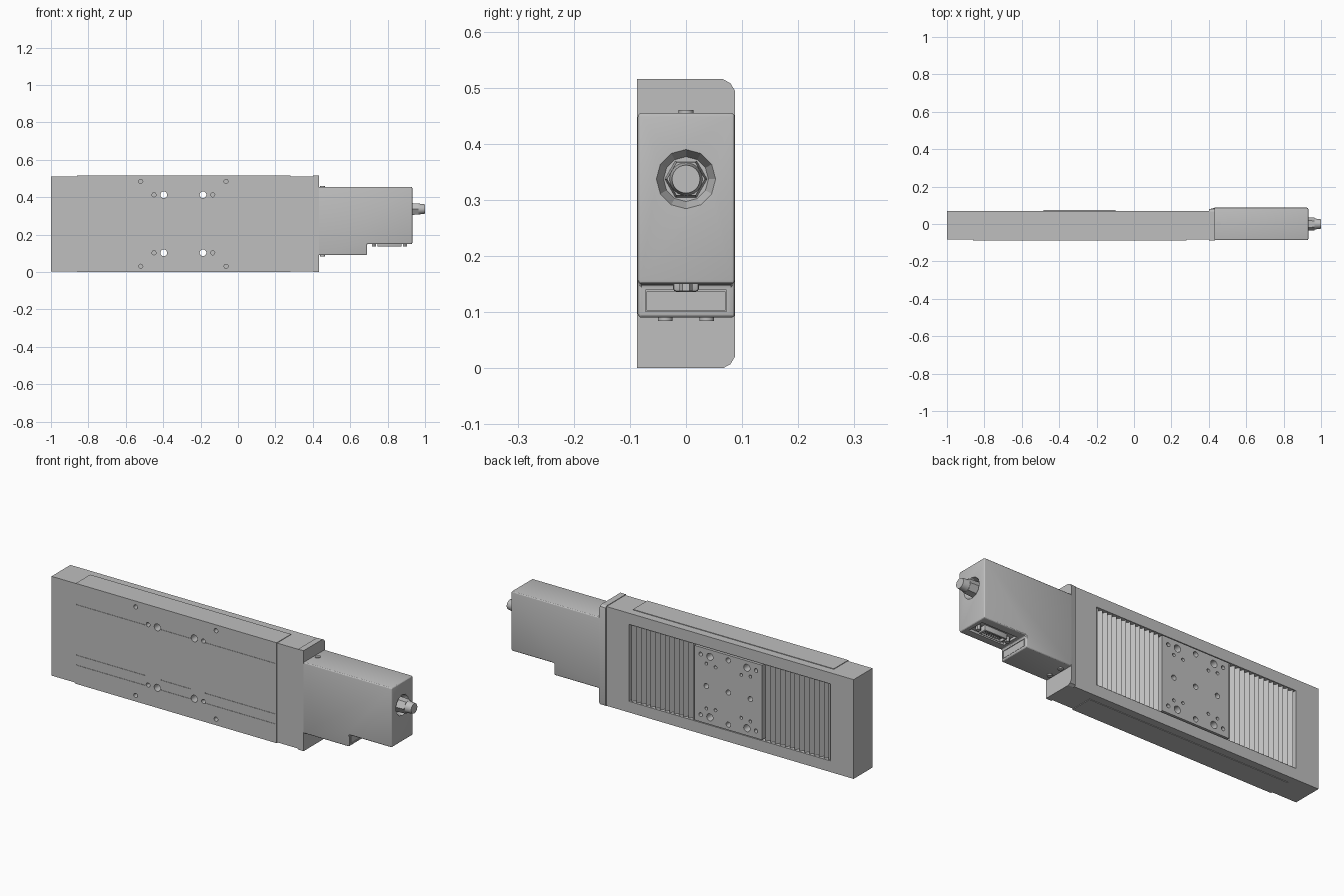
import bpy, bmesh, math
from mathutils import Matrix, Vector

cube = bpy.data.objects.get("Cube")
if cube:
    bpy.data.objects.remove(cube, do_unlink=True)

grey = bpy.data.materials.new("machined_grey")
grey.use_nodes = True
grey.diffuse_color = (0.52, 0.52, 0.52, 1)
for node in grey.node_tree.nodes:
    if node.type == 'BSDF_PRINCIPLED':
        node.inputs["Base Color"].default_value = (0.52, 0.52, 0.52, 1)
        node.inputs["Roughness"].default_value = 0.6


def add_box(bm, x, y, z):
    lo, hi = Vector((x[0], y[0], z[0])), Vector((x[1], y[1], z[1]))
    size = hi - lo
    bmesh.ops.create_cube(bm, size=1, matrix=Matrix.Translation((lo + hi) / 2)
                          @ Matrix.Diagonal((*size, 1)))


def add_rod(bm, start, end, r1, r2=None, sides=24, spin=0.0):
    a, b = Vector(start), Vector(end)
    turn = (b - a).to_track_quat('Z', 'Y').to_matrix().to_4x4()
    bmesh.ops.create_cone(bm, cap_ends=True, segments=sides, radius1=r1,
                          radius2=r1 if r2 is None else r2, depth=(b - a).length,
                          matrix=Matrix.Translation((a + b) / 2) @ turn
                          @ Matrix.Rotation(spin, 4, 'Z'))


def add_prism(bm, outline, offset):
    face = bm.faces.new([bm.verts.new(p) for p in outline])
    made = bmesh.ops.extrude_face_region(bm, geom=[face])["geom"]
    bmesh.ops.translate(bm, vec=offset, verts=[v for v in made if isinstance(v, bmesh.types.BMVert)])
    bmesh.ops.recalc_face_normals(bm, faces=bm.faces)


def finish(bm, name):
    mesh = bpy.data.meshes.new(name)
    bm.to_mesh(mesh)
    bm.free()
    mesh.materials.append(grey)
    ob = bpy.data.objects.new(name, mesh)
    bpy.context.collection.objects.link(ob)
    return ob


def box(name, x, y, z):
    bm = bmesh.new()
    add_box(bm, x, y, z)
    return finish(bm, name)


def select(ob):
    bpy.ops.object.select_all(action='DESELECT')
    ob.select_set(True)
    bpy.context.view_layer.objects.active = ob


def bevel(ob, width, segments=3):
    mod = ob.modifiers.new("bevel", 'BEVEL')
    mod.width, mod.segments = width, segments
    select(ob)
    bpy.ops.object.modifier_apply(modifier=mod.name)


def cut(ob, bm):
    cutter = finish(bm, "cutter")
    cutter.hide_render = True
    mod = ob.modifiers.new("cut", 'BOOLEAN')
    mod.operation, mod.solver, mod.object = 'DIFFERENCE', 'EXACT', cutter
    select(ob)
    bpy.ops.object.modifier_apply(modifier=mod.name)
    bpy.data.objects.remove(cutter, do_unlink=True)


CX, CZ = -0.292, 0.258      # centre of the carriage


def add_holes(bm, dx, dz, y0, y1, r):
    for sx in sorted({-dx, dx}):
        for sz in sorted({-dz, dz}):
            add_rod(bm, (CX + sx, y0, CZ + sz), (CX + sx, y1, CZ + sz), r, sides=16)


# Stage housing with the rear window
housing = box("stage_housing", (-1, 0.41), (-0.083, 0.07), (0.003, 0.512))
bm = bmesh.new()
add_box(bm, (-0.87, 0.275), (0.035, 0.1), (0.06, 0.455))
cut(housing, bm)
bm = bmesh.new()
add_holes(bm, 0.105, 0.155, -0.2, 0.2, 0.018)
add_holes(bm, 0.157, 0.155, -0.2, -0.05, 0.011)
add_holes(bm, 0.228, 0.227, -0.2, -0.05, 0.011)
cut(housing, bm)

# Wrap-around cover on the front, with fixing holes and seams
cover = box("front_cover", (-0.86, 0.28), (-0.087, 0.03), (0, 0.515))
bm = bmesh.new()
add_holes(bm, 0.105, 0.155, -0.2, 0.2, 0.018)
add_holes(bm, 0.157, 0.155, -0.2, -0.05, 0.011)
add_holes(bm, 0.228, 0.227, -0.2, -0.05, 0.011)
cut(cover, bm)
bm = bmesh.new()
for z in (0.408, 0.149, 0.098):
    for x in ((-0.855, -0.46), (-0.375, -0.21), (-0.125, 0.275)):
        add_box(bm, x, (-0.1, -0.085), (z - 0.0015, z + 0.0015))
cut(cover, bm)

# Carriage with its pattern of mounting holes
carriage = box("carriage", (-0.483, -0.1), (0.025, 0.074), (0.066, 0.449))
bm = bmesh.new()
add_holes(bm, 0.105, 0.155, -0.1, 0.2, 0.018)
for dx, dz, r in ((0.157, 0.155, 0.01), (0.125, 0.115, 0.008), (0.073, 0.11, 0.008),
                  (0.125, 0, 0.013), (0, 0.165, 0.013), (0, 0, 0.013)):
    add_holes(bm, dx, dz, 0.045, 0.2, r)
cut(carriage, bm)

# Pleated bellows on both sides of the carriage
for name, x0, x1 in (("right_bellows", -0.87, -0.483), ("left_bellows", -0.1, 0.275)):
    bm = bmesh.new()
    steps = 28
    rows = []
    for i in range(steps + 1):
        x = x0 + (x1 - x0) * i / steps
        y = 0.066 if i % 2 else 0.046
        rows.append([bm.verts.new((x, y, z)) for z in (0.061, 0.454)])
    for a, b in zip(rows, rows[1:]):
        bm.faces.new((a[0], a[1], b[1], b[0]))
    finish(bm, name)

# End plate between housing and motor, with chamfered rear corners
bm = bmesh.new()
half = [(-0.087, 0), (0.066, 0), (0.079, 0.007), (0.087, 0.02)]
profile = half + [(y, 0.515 - z) for y, z in reversed(half)]
add_prism(bm, [(0.402, y, z) for y, z in profile], (0.031, 0, 0))
for v in bm.verts:                       # slope the rear edge towards the housing
    if v.co.x < 0.41 and v.co.y > 0.08:
        v.co.y -= 0.008
finish(bm, "end_plate")

# Motor box with a step under its outer end
bm = bmesh.new()
outline = [(0.425, 0.09), (0.69, 0.09), (0.69, 0.15), (0.932, 0.15), (0.932, 0.455), (0.425, 0.455)]
add_prism(bm, [(x, -0.086, z) for x, z in outline], (0, 0.173, 0))
motor = finish(bm, "motor_box")
bevel(motor, 0.007)
bm = bmesh.new()
add_rod(bm, (0.90, 0, 0.337), (0.94, 0, 0.337), 0.04, 0.056, sides=12)
add_box(bm, (0.71, 0.91), (-0.045, 0.045), (0.13, 0.162))
add_box(bm, (0.686, 0.7), (-0.072, 0.072), (0.101, 0.139))
cut(motor, bm)
box("step_panel", (0.68, 0.689), (-0.07, 0.07), (0.103, 0.137))

# Hexagonal knob with a round tip
bm = bmesh.new()
add_rod(bm, (0.895, 0, 0.337), (0.965, 0, 0.337), 0.038, 0.034, sides=6, spin=math.pi / 6)
add_rod(bm, (0.96, 0, 0.337), (1.0, 0, 0.337), 0.03, 0.025, sides=24)
finish(bm, "adjuster_knob")

# Cable socket under the motor box
socket = box("socket_shell", (0.745, 0.875), (-0.023, 0.023), (0.136, 0.17))
bevel(socket, 0.006, 2)
bm = bmesh.new()
add_box(bm, (0.755, 0.865), (-0.016, 0.016), (0.12, 0.15))
cut(socket, bm)
bm = bmesh.new()
for i in range(8):
    for y in (-0.008, 0.008):
        x = 0.768 + i * 0.012
        add_rod(bm, (x, y, 0.139), (x, y, 0.155), 0.003, sides=8)
for x in (0.727, 0.893):
    add_rod(bm, (x, 0, 0.138), (x, 0, 0.17), 0.012, sides=6)
finish(bm, "socket_pins_and_posts")

# Screw heads above and below the motor flange
bm = bmesh.new()
add_rod(bm, (0.452, 0, 0.45), (0.452, 0, 0.46), 0.013)
for y in (-0.037, 0.037):
    add_rod(bm, (0.452, y, 0.084), (0.452, y, 0.1), 0.013)
finish(bm, "flange_screws")

# Smooth the curved faces and keep the edges sharp
for ob in bpy.context.collection.objects:
    if ob.type == 'MESH' and ob.data.materials and ob.data.materials[0] == grey:
        select(ob)
        bpy.ops.object.shade_smooth_by_angle(angle=math.radians(25))
